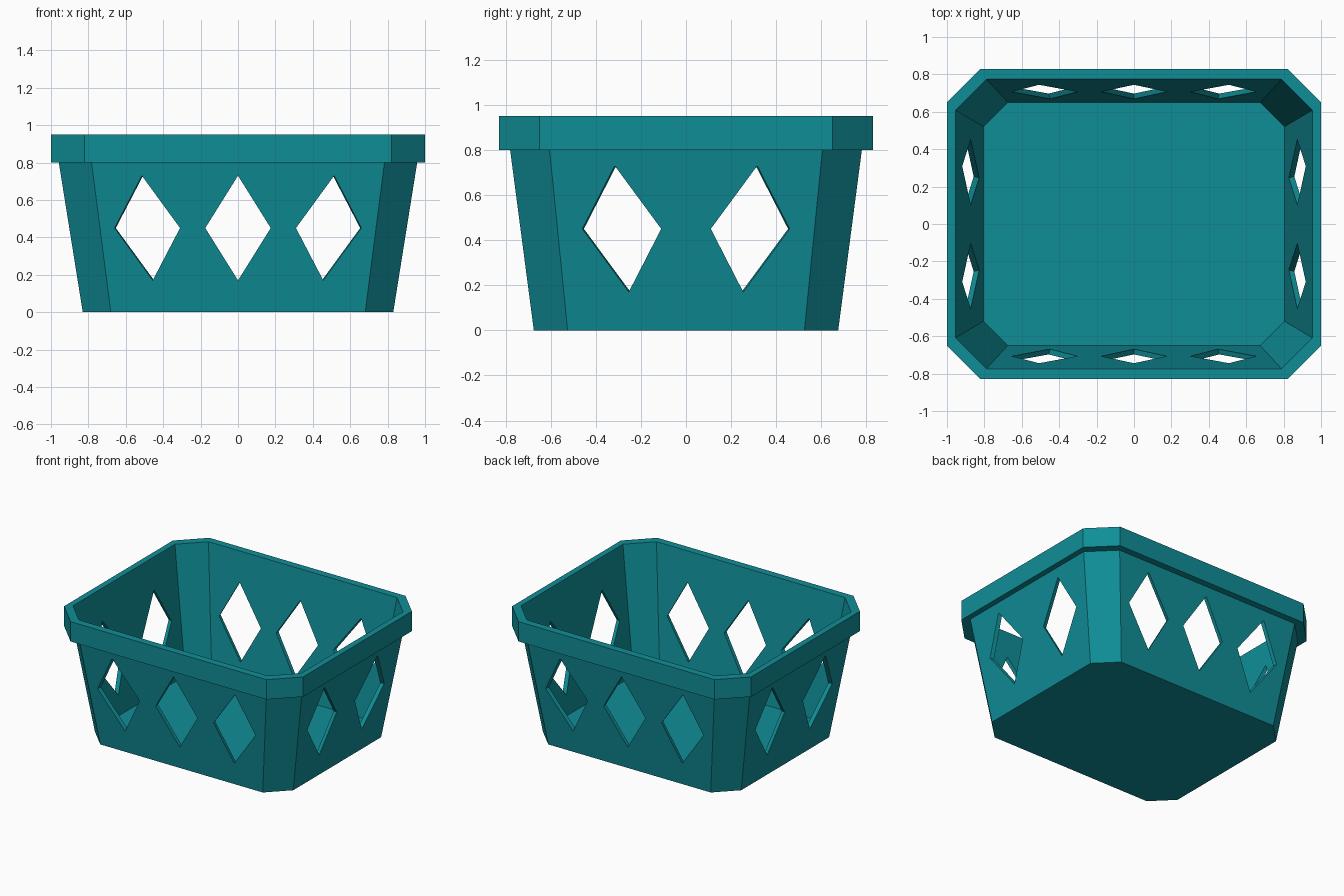
import bpy, bmesh

if "Cube" in bpy.data.objects:
    bpy.data.objects.remove(bpy.data.objects["Cube"])

teal = bpy.data.materials.new("teal plastic")
teal.diffuse_color = (0.005, 0.27, 0.31, 1)
teal.use_nodes = True
teal.node_tree.nodes["Principled BSDF"].inputs["Base Color"].default_value = teal.diffuse_color


def new_object(name, bm):
    bmesh.ops.recalc_face_normals(bm, faces=bm.faces)
    mesh = bpy.data.meshes.new(name)
    bm.to_mesh(mesh)
    bm.free()
    mesh.materials.append(teal)
    obj = bpy.data.objects.new(name, mesh)
    bpy.context.collection.objects.link(obj)
    return obj


def loft(bm, rings):
    """Skin a list of closed rings and cap both ends."""
    loops = [[bm.verts.new(p) for p in ring] for ring in rings]
    for a, b in zip(loops, loops[1:]):
        n = len(a)
        for i in range(n):
            j = (i + 1) % n
            bm.faces.new((a[i], a[j], b[j], b[i]))
    bm.faces.new(loops[0])
    bm.faces.new(loops[-1])


def octagon(hx, hy, c, z):
    """Rectangle with cut corners, half sizes hx, hy and corner cut c."""
    return [(hx, -hy + c, z), (hx, hy - c, z), (hx - c, hy, z), (-hx + c, hy, z),
            (-hx, hy - c, z), (-hx, -hy + c, z), (-hx + c, -hy, z), (hx - c, -hy, z)]


# Basket: outer wall, stepped rim, inner wall and floor
bm = bmesh.new()
loft(bm, [octagon(0.83, 0.675, 0.15, 0.0),
          octagon(0.958, 0.78, 0.175, 0.8),
          octagon(1.0, 0.83, 0.18, 0.8),
          octagon(1.0, 0.83, 0.18, 0.95),
          octagon(0.954, 0.774, 0.165, 0.95),
          octagon(0.805, 0.65, 0.13, 0.03)])
basket = new_object("basket", bm)


# Diamond cutters: each leans with the wall's taper and fans out slightly
def diamond(centre, depth, mid_depth, to_xyz):
    side = (centre > 0) - (centre < 0)
    c = centre + side * 0.25 * (depth - mid_depth)
    lean = side * 0.02
    pts = [(c + lean, 0.73), (c + 0.175, 0.45), (c - lean, 0.17), (c - 0.175, 0.45)]
    return [to_xyz(u, depth, z) for u, z in pts]


bm = bmesh.new()
for s in (-1, 1):
    for u in (-0.485, 0, 0.485):
        loft(bm, [diamond(u, d, 0.734, lambda a, b, z: (a, s * b, z)) for d in (0.61, 0.85)])
    for u in (-0.285, 0.285):
        loft(bm, [diamond(u, d, 0.902, lambda a, b, z: (s * b, a, z)) for d in (0.77, 1.02)])
cutter = new_object("diamond_cutters", bm)
cutter.hide_render = True
cutter.hide_viewport = True

cut = basket.modifiers.new("diamond holes", 'BOOLEAN')
cut.operation = 'DIFFERENCE'
cut.solver = 'EXACT'
cut.object = cutter
